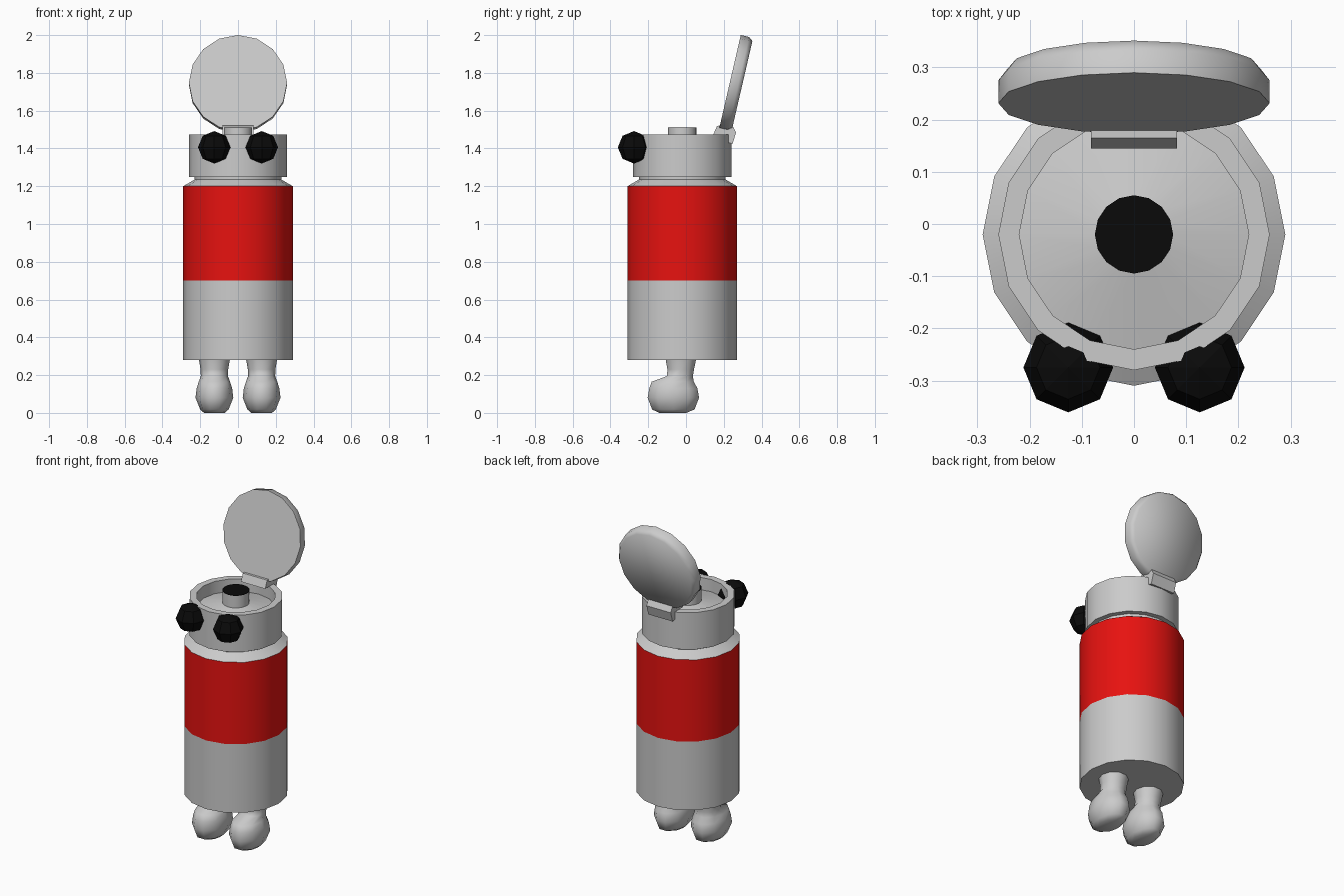
import bpy, bmesh
from math import radians, sin, cos, tau

if "Cube" in bpy.data.objects:
    bpy.data.objects.remove(bpy.data.objects["Cube"])

CY = -0.02  # y of the bottle axis


def material(name, rgb):
    m = bpy.data.materials.new(name)
    m.diffuse_color = (*rgb, 1)
    m.use_nodes = True
    m.node_tree.nodes["Principled BSDF"].inputs["Base Color"].default_value = m.diffuse_color
    return m


RED = material("red", (0.8, 0.006, 0.005))
BLACK = material("black", (0.003, 0.003, 0.003))


def finish(name, bm, mat=None, angle=35):
    bmesh.ops.recalc_face_normals(bm, faces=bm.faces)
    me = bpy.data.meshes.new(name)
    bm.to_mesh(me)
    bm.free()
    if angle:
        me.shade_smooth()
        me.set_sharp_from_angle(angle=radians(angle))
    if mat:
        me.materials.append(mat)
    ob = bpy.data.objects.new(name, me)
    bpy.context.collection.objects.link(ob)
    return ob


def loft(name, rings, x=0, sides=16, caps="both", mat=None, angle=35):
    """Skin elliptical rings given as (z, y centre, x radius, y radius)."""
    bm = bmesh.new()
    loops = [[bm.verts.new((x + rx * cos(tau * i / sides), yc + ry * sin(tau * i / sides), z))
              for i in range(sides)] for z, yc, rx, ry in rings]
    pairs = list(zip(loops, loops[1:]))
    if caps == "ring":
        pairs.append((loops[-1], loops[0]))
    for a, b in pairs:
        for i in range(sides):
            j = (i + 1) % sides
            bm.faces.new((a[i], a[j], b[j], b[i]))
    if caps == "both":
        bm.faces.new(loops[0])
        bm.faces.new(loops[-1])
    return finish(name, bm, mat, angle)


def lathe(name, profile, y=CY, **kw):
    return loft(name, [(z, y, r, r) for r, z in profile], **kw)


# Bottle: lower body, red band, shoulder and neck
bottom = lathe("lower_body", [(0, 0.28), (0.29, 0.28), (0.29, 0.70)], caps="none")
lathe("red_band", [(0.29, 0.70), (0.29, 1.20)], caps="none", mat=RED)
lathe("shoulder", [(0.29, 1.20), (0.23, 1.235), (0.23, 1.26)], caps="none")

# Cap collar with its sloped floor and drinking spout
lathe("cap_collar", [(0.22, 1.25), (0.26, 1.25), (0.26, 1.475), (0.22, 1.475)], caps="ring")
lathe("cap_floor", [(0.22, 1.40), (0.07, 1.435)], caps="none")
lathe("spout", [(0.075, 1.42), (0.075, 1.508)])
lathe("spout_opening", [(0.075, 1.508), (0.075, 1.511)], mat=BLACK)

# Open lid, leaning back
lid = lathe("lid", [(0.26, 0), (0.26, 0.045), (0.243, 0.067)], y=0, angle=60)
lid.rotation_euler.x = radians(-103)
lid.location = (0, 0.2315, 1.747)

# Hinge: side profile extruded across
bm = bmesh.new()
outline = [(0.145, 1.475), (0.165, 1.52), (0.245, 1.522), (0.265, 1.485),
           (0.247, 1.425), (0.225, 1.43), (0.215, 1.475)]
face = bm.faces.new([bm.verts.new((-0.082, y, z)) for y, z in outline])
out = bmesh.ops.extrude_face_region(bm, geom=[face], use_keep_orig=True)
bmesh.ops.translate(bm, vec=(0.164, 0, 0),
                    verts=[v for v in out["geom"] if isinstance(v, bmesh.types.BMVert)])
finish("hinge", bm)

# Eyes and legs, one per side
foot_rings = [(0.0, -0.07, 0.055, 0.075), (0.018, -0.067, 0.075, 0.118),
              (0.08, -0.067, 0.1, 0.143), (0.13, -0.067, 0.094, 0.134),
              (0.165, -0.07, 0.083, 0.117), (0.195, -0.032, 0.072, 0.072),
              (0.23, -0.028, 0.073, 0.074), (0.30, -0.027, 0.085, 0.088)]
for side, s in (("left", -1), ("right", 1)):
    bm = bmesh.new()
    bmesh.ops.create_uvsphere(bm, u_segments=8, v_segments=4, radius=0.086)
    finish(side + "_eye", bm, BLACK, 0).location = (s * 0.126, -0.275, 1.406)
    loft(side + "_leg", foot_rings, x=s * 0.125, sides=10, angle=70)
